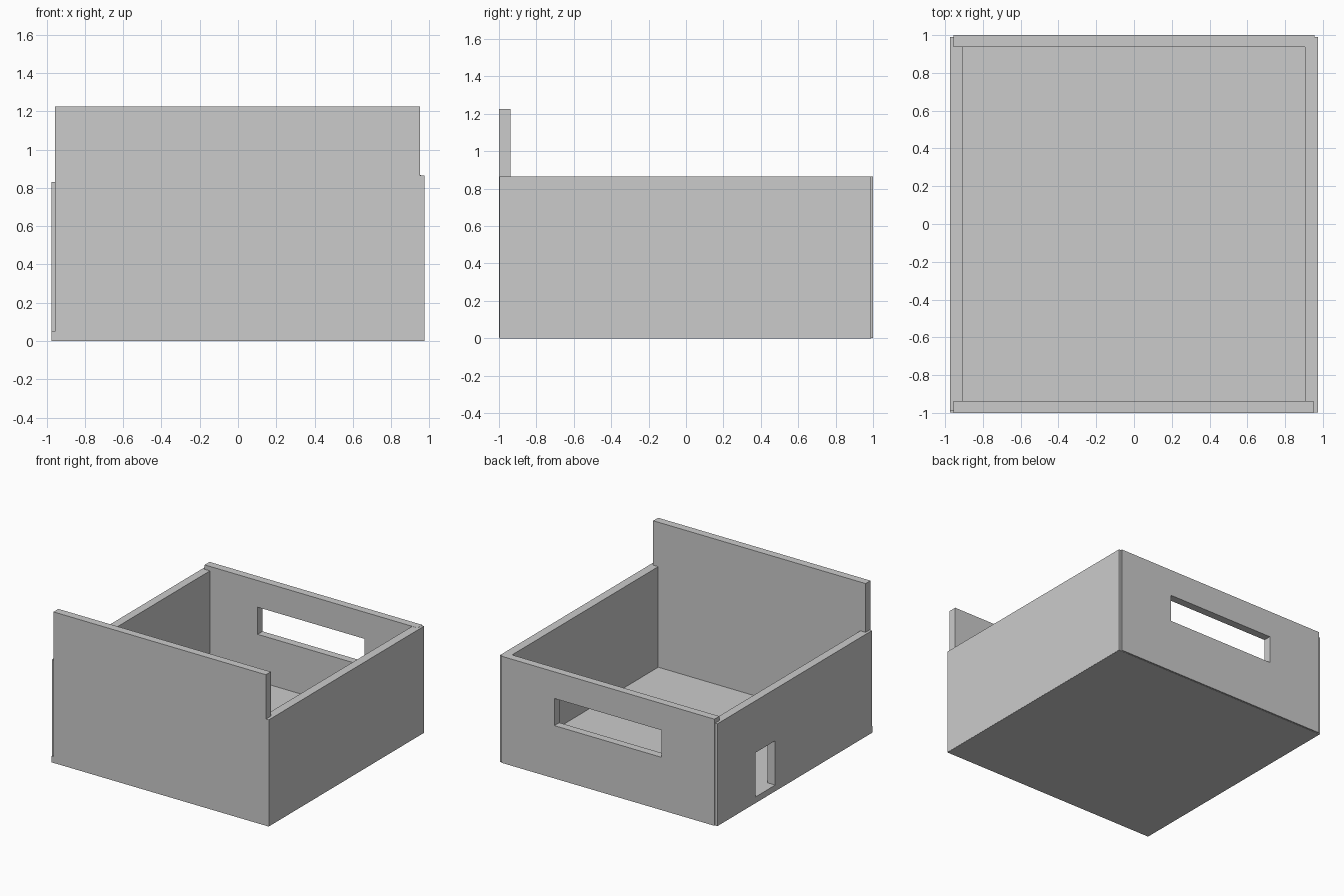
import bpy, bmesh
from mathutils import Vector

if "Cube" in bpy.data.objects:
    bpy.data.objects.remove(bpy.data.objects["Cube"])


def panel(name, lo, hi, axis=None, hole=None):
    """Box from lo to hi; optional rectangular hole (a0, b0, a1, b1) cut along axis."""
    bm = bmesh.new()
    if hole is None:
        bmesh.ops.create_cube(bm, size=1)
        for v in bm.verts:
            v.co = Vector([lo[i] + (v.co[i] + 0.5) * (hi[i] - lo[i]) for i in range(3)])
    else:
        a, b = [i for i in range(3) if i != axis]

        def ring(a0, b0, a1, b1):
            out = []
            for p, q in ((a0, b0), (a1, b0), (a1, b1), (a0, b1)):
                co = [0, 0, 0]
                co[axis], co[a], co[b] = lo[axis], p, q
                out.append(bm.verts.new(co))
            return out

        outer, inner = ring(lo[a], lo[b], hi[a], hi[b]), ring(*hole)
        faces = [bm.faces.new((outer[i], outer[(i + 1) % 4], inner[(i + 1) % 4], inner[i]))
                 for i in range(4)]
        ext = bmesh.ops.extrude_face_region(bm, geom=faces, use_keep_orig=True)
        for v in ext["geom"]:
            if isinstance(v, bmesh.types.BMVert):
                v.co[axis] = hi[axis]
        bmesh.ops.recalc_face_normals(bm, faces=bm.faces)
    mesh = bpy.data.meshes.new(name)
    bm.to_mesh(mesh)
    bm.free()
    obj = bpy.data.objects.new(name, mesh)
    bpy.context.collection.objects.link(obj)
    return obj


# Base of the box
panel("floor", (-0.974, -0.998, 0), (0.974, 0.989, 0.05))

# Tall front board
panel("front_panel", (-0.955, -1, 0.003), (0.95, -0.937, 1.225))

# Back wall with the wide handle slot
panel("back_panel", (-0.955, 0.937, 0.002), (0.955, 1, 0.866), 1, (-0.48, 0.43, 0.48, 0.65))

# Side walls, the left one slightly lower and with a small opening at floor level
panel("right_wall", (0.905, -0.998, 0.001), (0.975, 0.99, 0.865))
panel("left_wall", (-0.975, -0.99, 0.001), (-0.908, 0.99, 0.83), 0, (0.25, 0.051, 0.50, 0.41))
